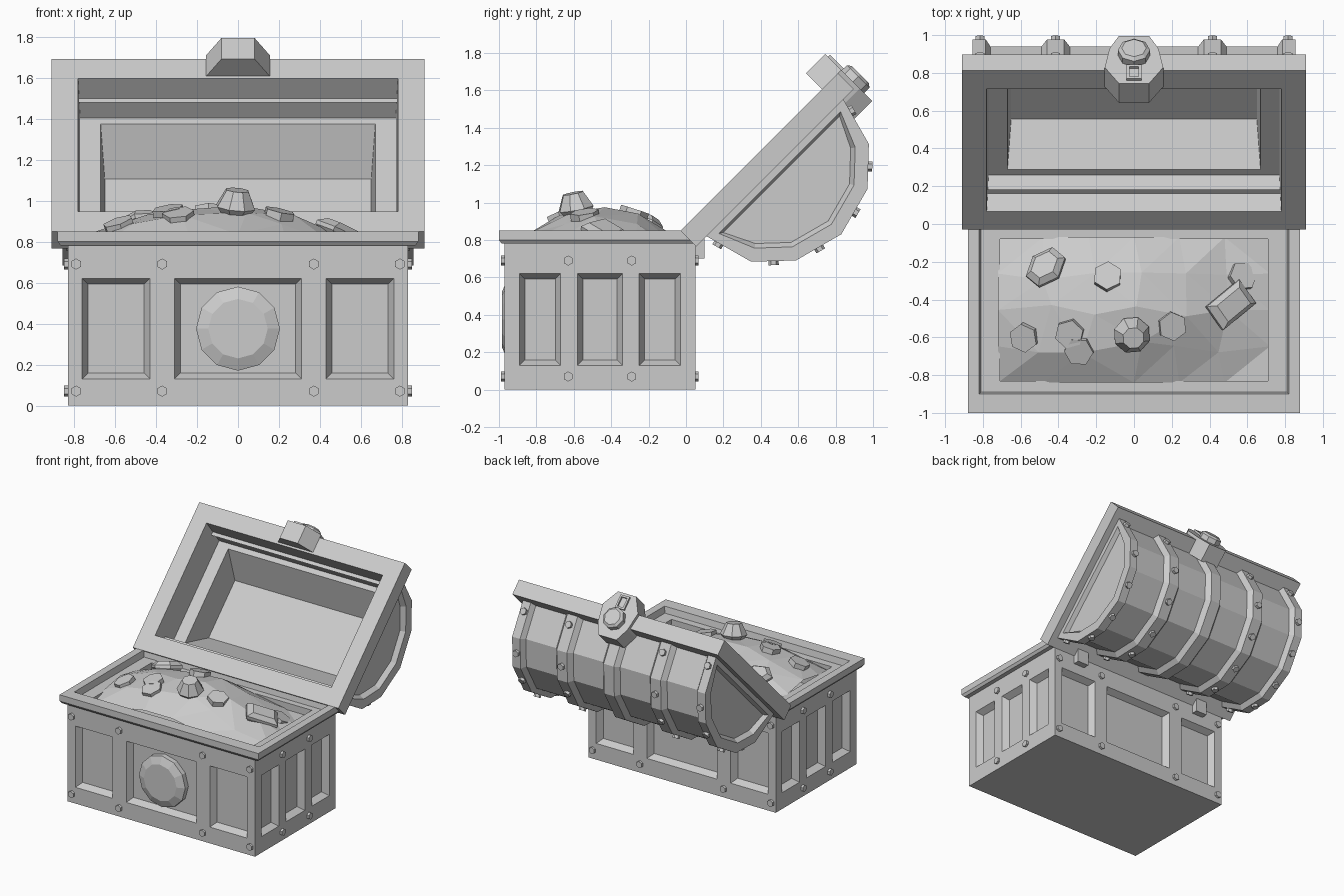
import bpy, bmesh, math, random
from mathutils import Vector, Matrix

if "Cube" in bpy.data.objects:
    bpy.data.objects.remove(bpy.data.objects["Cube"])

random.seed(4)
S = math.sqrt(0.5)


def finish(bm, name, recalc=True):
    if recalc:
        bmesh.ops.recalc_face_normals(bm, faces=bm.faces[:])
    me = bpy.data.meshes.new(name)
    bm.to_mesh(me)
    bm.free()
    ob = bpy.data.objects.new(name, me)
    bpy.context.collection.objects.link(ob)
    return ob


def lid(x, u, w):
    """Lid space: u runs up the opened lid, w points out of its back."""
    return Vector((x, -0.03 + (u + w) * S, 0.85 + (u - w) * S))


def lid_dir(u, w):
    return Vector((0, (u + w) * S, (u - w) * S)).normalized()


def loft(bm, rings, closed=True):
    """Bridge equal-length rings of points; returns the vertex rings."""
    vs = [[bm.verts.new(p) for p in r] for r in rings]
    n = len(vs[0])
    for a, b in zip(vs, vs[1:]):
        for i in range(n if closed else n - 1):
            j = (i + 1) % n
            bm.faces.new((a[i], a[j], b[j], b[i]))
    return vs


def stud(bm, pos, normal, r1, h, r2=None, sides=6, sink=0.01, spin=0.0):
    """Short prism standing on a surface along its normal."""
    n = Vector(normal).normalized()
    m = Matrix.Translation(Vector(pos) + n * (h - sink) / 2) @ n.to_track_quat('Z', 'Y').to_matrix().to_4x4()
    bmesh.ops.create_cone(bm, cap_ends=True, segments=sides, radius1=r1, radius2=r1 if r2 is None else r2,
                          depth=h + sink, matrix=m @ Matrix.Rotation(spin, 4, 'Z'))


def box(bm, lo, hi):
    c = [(a + b) / 2 for a, b in zip(lo, hi)]
    d = [b - a for a, b in zip(lo, hi)]
    bmesh.ops.create_cube(bm, size=1, matrix=Matrix.Translation(c) @ Matrix.Diagonal((*d, 1)))


# chest body: gridded walls with sunken panels
FX, FY0, FY1 = 0.83, -0.97, 0.05
xs = [-FX, -0.76, -0.43, -0.31, 0.31, 0.43, 0.76, FX]
ys = [FY0, -0.89, -0.67, -0.58, -0.34, -0.25, -0.03, FY1]
zs = [0, 0.13, 0.62, 0.79]
bm = bmesh.new()
panels = []
walls = [[(x, FY0) for x in xs], [(x, FY1) for x in xs], [(-FX, y) for y in ys], [(FX, y) for y in ys]]
for line in walls:
    g = [[bm.verts.new((x, y, z)) for z in zs] for x, y in line]
    for i in range(7):
        for k in range(3):
            f = bm.faces.new((g[i][k], g[i + 1][k], g[i + 1][k + 1], g[i][k + 1]))
            if k == 1 and i in (1, 3, 5):
                panels.append(f)
bmesh.ops.remove_doubles(bm, verts=bm.verts[:], dist=0.001)
bmesh.ops.edgeloop_fill(bm, edges=[e for e in bm.edges if e.is_boundary and all(v.co.z < 0.01 for v in e.verts)])
bmesh.ops.recalc_face_normals(bm, faces=bm.faces[:])
bmesh.ops.inset_individual(bm, faces=panels, thickness=0.04, depth=-0.05)
finish(bm, "chest_body", False)

# rim with inner step and inside walls
bm = bmesh.new()
rings = []
for x, y0, y1, z in [(0.82, -0.96, 0.04, 0.78), (0.865, -0.985, 0.055, 0.78), (0.88, -1.0, 0.06, 0.80),
                     (0.88, -1.0, 0.06, 0.85), (0.82, -0.9, -0.02, 0.85), (0.81, -0.89, -0.03, 0.80),
                     (0.71, -0.83, -0.08, 0.80), (0.71, -0.83, -0.08, 0.6)]:
    rings.append([(-x, y0, z), (x, y0, z), (x, y1, z), (-x, y1, z)])
bm.faces.new(loft(bm, rings)[-1])
finish(bm, "chest_rim")

# round boss on the front panel
bm = bmesh.new()
stud(bm, (0, -0.92, 0.375), (0, -1, 0), 0.205, 0.04, sides=12)
stud(bm, (0, -0.96, 0.375), (0, -1, 0), 0.205, 0.025, 0.145, sides=12, sink=0)
finish(bm, "front_boss")

# body rivets
bm = bmesh.new()
for z in (0.07, 0.69):
    for sx in (-1, 1):
        for x in (0.37, 0.79):
            stud(bm, (sx * x, FY0, z), (0, -1, 0), 0.027, 0.018)
            stud(bm, (sx * x, FY1, z), (0, 1, 0), 0.027, 0.018)
        for y in (-0.63, -0.29):
            stud(bm, (sx * FX, y, z), (sx, 0, 0), 0.027, 0.018)
finish(bm, "body_rivets")

# hinges
bm = bmesh.new()
for x in (-0.59, 0.59):
    box(bm, (x - 0.05, 0.03, 0.70), (x + 0.05, 0.10, 0.81))
finish(bm, "hinges")

# lid frame with stepped hollow: half width, u start (mirrored about mid), depth w
bm = bmesh.new()
rings = []
MID = 0.595
for x, u, w in [(0.78, 0.18, 0.12), (0.91, 0, 0.12), (0.91, 0, 0), (0.78, 0.135, 0),
                (0.77, 0.17, 0.24), (0.67, 0.21, 0.24), (0.65, 0.36, 0.47)]:
    v = 2 * MID - u
    rings.append([lid(-x, u, w), lid(x, u, w), lid(x, v, w), lid(-x, v, w)])
bm.faces.new(loft(bm, rings)[-1])
finish(bm, "lid_frame")

# barrel lid with raised bands, lofted along x
half = [(0.075, 0.11), (0.15, 0.385), (0.325, 0.55)]
outer = half + [(MID, 0.622)] + [(2 * MID - u, w) for u, w in reversed(half)]
inner = [(MID + (u - MID) * 0.925, 0.11 + (w - 0.11) * 0.925) for u, w in outer]
sect = [(-0.855, 1), (-0.785, 1), (-0.76, 0)]
for c in (-0.415, 0, 0.415):
    sect += [(c - 0.075, 0), (c - 0.045, 1), (c + 0.045, 1), (c + 0.075, 0)]
sect += [(0.76, 0), (0.785, 1), (0.855, 1)]
bm = bmesh.new()
vs = loft(bm, [[lid(x, u, w) for u, w in (outer if band else inner)] for x, band in sect], closed=False)
caps = [bm.faces.new(vs[0]), bm.faces.new(vs[-1])]
bmesh.ops.recalc_face_normals(bm, faces=bm.faces[:])
bmesh.ops.inset_individual(bm, faces=caps, thickness=0.075, depth=0)
bmesh.ops.inset_individual(bm, faces=caps, thickness=0.025, depth=-0.035)
finish(bm, "lid_barrel", False)

# lid rivets at the middle of each facet on four bands
bm = bmesh.new()
for k, ((u0, w0), (u1, w1)) in enumerate(zip(outer, outer[1:])):
    t = {0: 0.3, 5: 0.7}.get(k, 0.5)
    for x in (-0.815, -0.415, 0.415, 0.815):
        stud(bm, lid(x, u0 + (u1 - u0) * t, w0 + (w1 - w0) * t), lid_dir(w0 - w1, u1 - u0), 0.027, 0.022)
finish(bm, "lid_rivets")

# clasp block on the lid's free edge
side = [(0.08, -0.12), (0.155, 0.0), (0.13, 0.14), (0.08, 0.235)]
outline = side + [(-x, w) for x, w in reversed(side)]
bm = bmesh.new()
vs = loft(bm, [[lid(x, u, w) for x, w in outline] for u in (1.07, 1.215)])
for r in (vs[0], vs[-1]):
    bm.faces.new(r)
finish(bm, "clasp")

# clasp knob and slot frame
bm = bmesh.new()
stud(bm, lid(0, 1.215, 0.09), lid_dir(1, 0), 0.085, 0.04, sides=8)
stud(bm, lid(0, 1.255, 0.09), lid_dir(1, 0), 0.085, 0.015, 0.065, sides=8, sink=0)
finish(bm, "clasp_knob")
bm = bmesh.new()
rings = []
for d, u in [(0.015, 1.21), (0.015, 1.23), (0.0, 1.23), (0.0, 1.21)]:
    x, a, b = 0.025 + d, -0.085 - d, -0.01 + d
    rings.append([lid(-x, u, a), lid(x, u, a), lid(x, u, b), lid(-x, u, b)])
loft(bm, rings)
finish(bm, "clasp_slot")


# treasure heap
def heap(x, y):
    return 0.79 + 0.18 * max(-0.25, 1 - (x + 0.12) ** 2 / 0.5 - (y + 0.46) ** 2 / 0.2)


bm = bmesh.new()
NX, NY = 6, 4
rows = []
for j in range(NY + 1):
    row = []
    for i in range(NX + 1):
        x, y = -0.72 + 1.44 * i / NX, -0.84 + 0.77 * j / NY
        z = heap(x, y)
        if 0 < i < NX and 0 < j < NY:
            x += random.uniform(-0.05, 0.05)
            y += random.uniform(-0.04, 0.04)
            z += random.uniform(-0.015, 0.015)
        row.append((x, y, z))
    rows.append(row)
loft(bm, rows, closed=False)
bmesh.ops.triangulate(bm, faces=bm.faces[:])
finish(bm, "treasure_heap")


def on_heap(x, y, lift=0.0):
    n = Vector((heap(x - 0.05, y) - heap(x + 0.05, y), heap(x, y - 0.05) - heap(x, y + 0.05), 0.1))
    return Vector((x, y, heap(x, y) + lift)), n


# coins
bm = bmesh.new()
for i, (x, y) in enumerate([(-0.58, -0.60), (-0.34, -0.58), (-0.29, -0.67), (0.20, -0.54), (0.57, -0.28), (-0.14, -0.28)]):
    p, n = on_heap(x, y)
    stud(bm, p, n, 0.078, 0.025, sides=6, sink=0.02, spin=i * 0.4)
finish(bm, "coins")

# round cut gem
bm = bmesh.new()
axis = Vector((0.1, -0.2, 1))
stud(bm, (-0.02, -0.57, 0.88), axis, 0.03, 0.09, 0.1, sides=8, sink=0)
stud(bm, Vector((-0.02, -0.57, 0.88)) + axis.normalized() * 0.09, axis, 0.1, 0.085, 0.058, sides=8, sink=0)
finish(bm, "round_gem")

# long cut gems
for name, x, y, ang, lx, ly, sides in [("oval_gem", -0.46, -0.24, 0.3, 0.12, 0.095, 6),
                                       ("bar_gem", 0.50, -0.43, 2.1, 0.17, 0.11, 4)]:
    p, n = on_heap(x, y, -0.02)
    bm = bmesh.new()
    rings = []
    for s, z in [(0.6, -0.03), (1, 0.02), (1, 0.04), (0.68, 0.07)]:
        rings.append([(lx * s * math.cos(a), ly * s * math.sin(a), z) for a in
                      [2 * math.pi * (k + 0.5) / sides for k in range(sides)]])
    vs = loft(bm, rings)
    for r in (vs[0], vs[-1]):
        bm.faces.new(r)
    rot = n.to_track_quat('Z', 'Y').to_matrix().to_4x4() @ Matrix.Rotation(ang, 4, 'Z')
    bm.transform(Matrix.Translation(p) @ rot)
    finish(bm, name)
